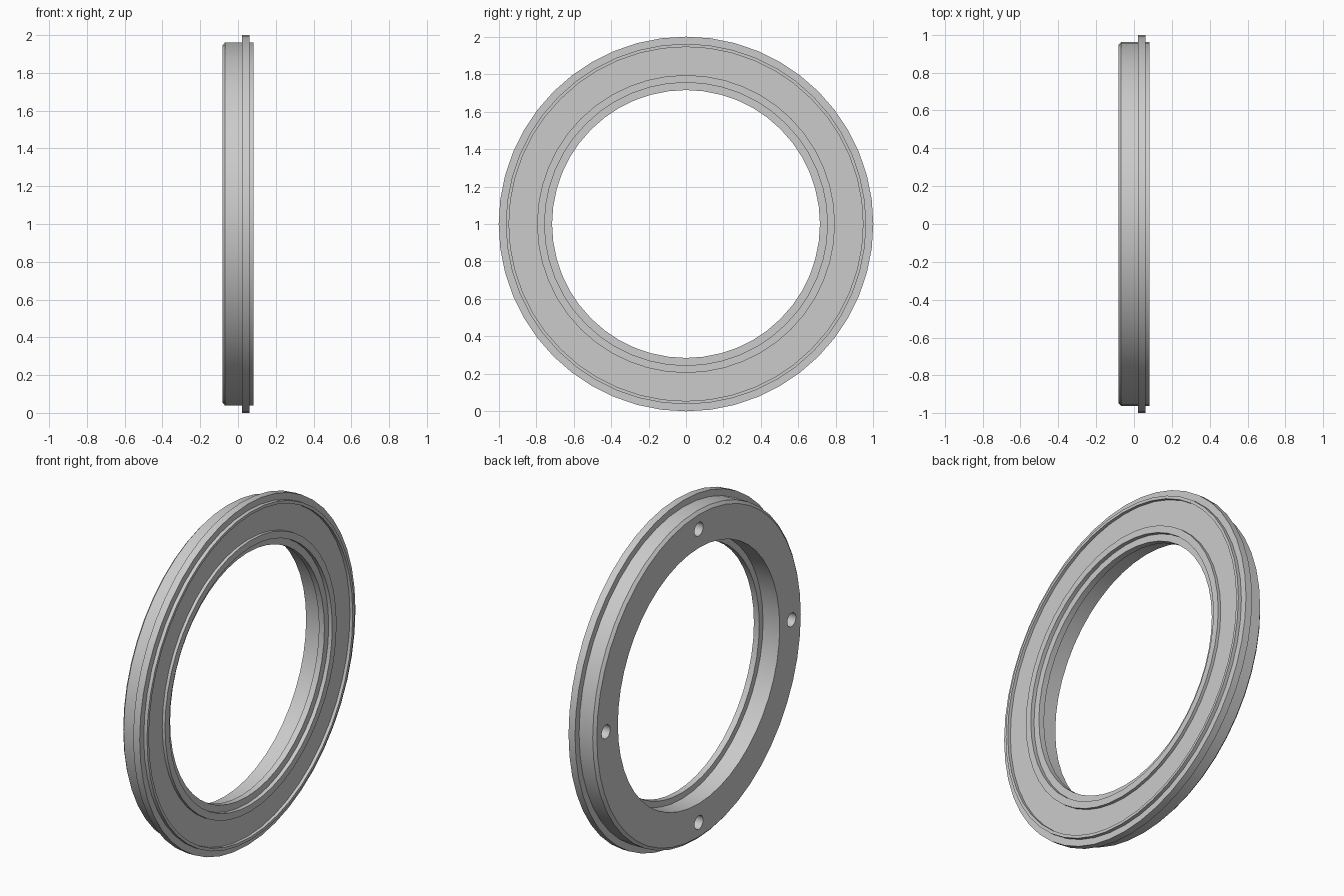
import bpy
import bmesh
from math import cos, sin, pi, radians

cube = bpy.data.objects.get("Cube")
if cube:
    bpy.data.objects.remove(cube, do_unlink=True)

SEGMENTS = 48
HOLE_RADIUS = 0.04
HOLE_CIRCLE = 0.86

grey = bpy.data.materials.new("plain grey")
grey.use_nodes = True
colour = (0.6, 0.6, 0.6, 1)
grey.diffuse_color = colour
grey.node_tree.nodes["Principled BSDF"].inputs["Base Color"].default_value = colour


def lathe(name, profile, segments, centre):
    """Revolve a closed (x, radius) profile about an axis along x."""
    bm = bmesh.new()
    rings = []
    for i in range(segments):
        a = 2 * pi * i / segments
        rings.append([bm.verts.new((x, centre[0] + r * sin(a), centre[1] + r * cos(a)))
                      for x, r in profile])
    n = len(profile)
    for i in range(segments):
        here, after = rings[i], rings[(i + 1) % segments]
        for j in range(n):
            k = (j + 1) % n
            bm.faces.new((here[j], here[k], after[k], after[j]))
    bmesh.ops.recalc_face_normals(bm, faces=bm.faces)
    mesh = bpy.data.meshes.new(name)
    bm.to_mesh(mesh)
    bm.free()
    obj = bpy.data.objects.new(name, mesh)
    bpy.context.collection.objects.link(obj)
    return obj


# Ring cross-section, from the back face round the outside to the bore
profile = [
    (-0.083, 0.75), (-0.083, 0.945), (-0.068, 0.962),  # drilled face, chamfer
    (0.02, 0.962), (0.02, 1.0), (0.062, 1.0), (0.062, 0.962),  # flange
    (0.083, 0.962), (0.083, 0.945),  # outer rim
    (0.065, 0.945), (0.065, 0.795),  # shallow channel
    (0.083, 0.795), (0.083, 0.755),  # inner rim
    (0.06, 0.755), (0.06, 0.715), (0.025, 0.715), (0.025, 0.75),  # inner lip
]
ring = lathe("flanged_ring", profile, SEGMENTS, (0, 1))
ring.data.materials.append(grey)

# Four blind holes drilled into the back face
cutters = []
for i in range(4):
    a = i * pi / 2
    bm = bmesh.new()
    bmesh.ops.create_cone(bm, cap_ends=True, segments=16, radius1=HOLE_RADIUS,
                          radius2=HOLE_RADIUS, depth=0.2)
    mesh = bpy.data.meshes.new("hole_cutter")
    bm.to_mesh(mesh)
    bm.free()
    mesh.materials.append(grey)
    cutter = bpy.data.objects.new("hole_cutter", mesh)
    cutter.rotation_euler = (0, pi / 2, 0)
    cutter.location = (-0.08, HOLE_CIRCLE * sin(a), 1 + HOLE_CIRCLE * cos(a))
    cutter.hide_render = True
    bpy.context.collection.objects.link(cutter)
    cutters.append(cutter)
    drill = ring.modifiers.new("drill", 'BOOLEAN')
    drill.operation = 'DIFFERENCE'
    drill.solver = 'EXACT'
    drill.object = cutter

# Bake the holes in and discard the cutters
bpy.context.view_layer.update()
depsgraph = bpy.context.evaluated_depsgraph_get()
drilled = bpy.data.meshes.new_from_object(ring.evaluated_get(depsgraph))
ring.modifiers.clear()
ring.data = drilled
for cutter in cutters:
    bpy.data.objects.remove(cutter, do_unlink=True)

# Smooth walls with crisp edges
for obj in bpy.context.selected_objects:
    obj.select_set(False)
ring.select_set(True)
bpy.context.view_layer.objects.active = ring
bpy.ops.object.shade_smooth_by_angle(angle=radians(30))
